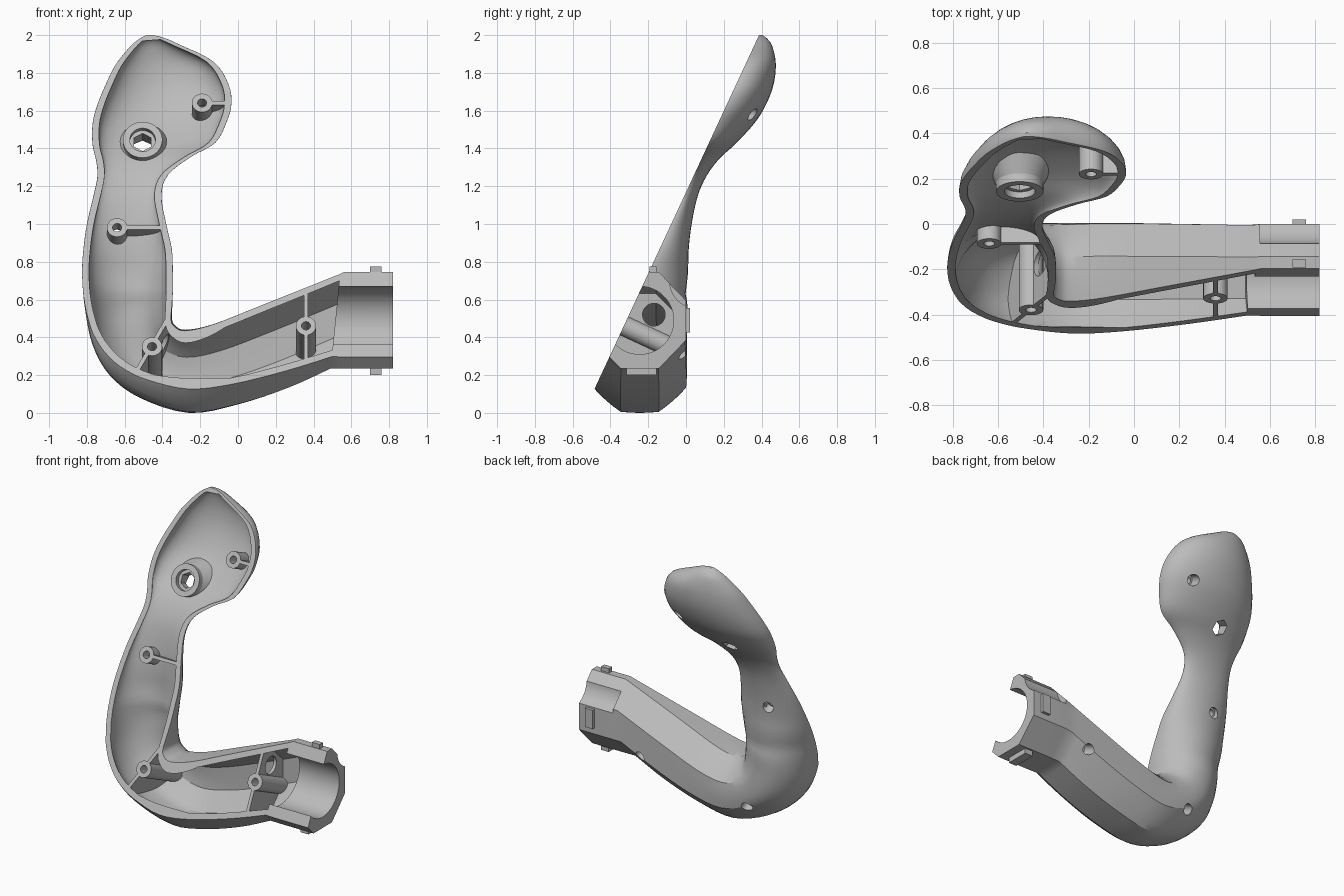
import bpy, bmesh, math
from mathutils import Vector, Matrix

if "Cube" in bpy.data.objects:
    bpy.data.objects.remove(bpy.data.objects["Cube"])

SLOPE, WALL, AXIS_Y = 0.465, 0.036, -0.245
NORMAL = Vector((0, 1, -SLOPE)).normalized()   # points into the half shell

grey = bpy.data.materials.new("light_grey_plastic")
grey.use_nodes = True
grey.diffuse_color = (0.5, 0.5, 0.5, 1)
grey.node_tree.nodes["Principled BSDF"].inputs["Base Color"].default_value = (0.5, 0.5, 0.5, 1)


def split_y(z):
    return -0.54 + SLOPE * z


def on_split(x, z):
    return Vector((x, split_y(z), z))


def make(name, bm):
    bmesh.ops.recalc_face_normals(bm, faces=bm.faces)
    mesh = bpy.data.meshes.new(name)
    bm.to_mesh(mesh)
    bm.free()
    mesh.materials.append(grey)
    obj = bpy.data.objects.new(name, mesh)
    bpy.context.collection.objects.link(obj)
    return obj


def box(name, centre, size, rot=Matrix.Identity(3)):
    bm = bmesh.new()
    bmesh.ops.create_cube(bm, size=1)
    bmesh.ops.transform(bm, verts=bm.verts, matrix=Matrix.Translation(centre)
                        @ rot.to_4x4() @ Matrix.Diagonal((*size, 1)))
    return make(name, bm)


def rod(name, start, axis, length, r1, r2=None, sides=32):
    bm = bmesh.new()
    axis = Vector(axis).normalized()
    bmesh.ops.create_cone(bm, cap_ends=True, segments=sides, radius1=r1,
                          radius2=r1 if r2 is None else r2, depth=length)
    bmesh.ops.transform(bm, verts=bm.verts,
                        matrix=Matrix.Translation(Vector(start) + axis * length / 2)
                        @ axis.to_track_quat('Z', 'Y').to_matrix().to_4x4())
    return make(name, bm)


def rib(name, a, b):
    a, b = on_split(*a), on_split(*b)
    d = (b - a).normalized()
    rot = Matrix((d, NORMAL, d.cross(NORMAL))).transposed()
    return box(name, (a + b) / 2, ((b - a).length, 1.0, 0.022), rot)


def combine(target, tools, operation='DIFFERENCE'):
    for tool in tools:
        mod = target.modifiers.new("cut", 'BOOLEAN')
        mod.operation, mod.solver, mod.object = operation, 'EXACT', tool
        bpy.context.view_layer.objects.active = target
        bpy.ops.object.modifier_apply(modifier=mod.name)


def loft(name, stations, inset):
    bm = bmesh.new()
    rings = []
    for ox, oz, ix, iz, depth, octa in stations:
        o, i = Vector((ox, 0, oz)), Vector((ix, 0, iz))
        mid, half = (o + i) / 2, (o - i) / 2
        half *= 1 - inset / half.length
        ring = []
        for k in range(32):
            a = math.tau * k / 32
            eighth = math.pi / 8
            flat = 1 / math.cos((a + eighth) % (2 * eighth) - eighth)
            r = 1 + octa * (flat - 1)
            p = mid + half * math.cos(a) * r
            p.y = AXIS_Y if octa else max(split_y(p.z), AXIS_Y)
            p.y += (depth - inset) * math.sin(a) * r
            ring.append(bm.verts.new(p))
        rings.append(ring)
    for r, s in zip(rings, rings[1:]):
        for k in range(32):
            n = (k + 1) % 32
            bm.faces.new((r[k], r[n], s[n], s[k]))
    bm.faces.new(rings[0])
    bm.faces.new(rings[-1])
    return make(name, bm)


def spline(pts, steps=4):
    out = []
    for n in range(len(pts) - 1):
        p0, p1, p2, p3 = (pts[max(0, min(len(pts) - 1, n + j))] for j in (-1, 0, 1, 2))
        for s in range(steps):
            t = s / steps
            out.append([b + 0.5 * t * (c - a + t * (2 * a - 5 * b + 4 * c - d
                        + t * (3 * (b - c) + d - a)))
                        for a, b, c, d in zip(p0, p1, p2, p3)])
    return out + [list(pts[-1])]


# Outer x z, inner x z, depth, octagon amount: head, neck, grip, elbow, arm
PATH = [
    (-.485, 2.0, -.45, 2.0, .015, 0), (-.53, 1.975, -.39, 1.985, .05, 0),
    (-.58, 1.93, -.31, 1.95, .095, 0),
    (-.65, 1.84, -.13, 1.86, .155, 0), (-.70, 1.74, -.05, 1.74, .195, 0),
    (-.745, 1.63, -.035, 1.635, .205, 0), (-.77, 1.53, -.06, 1.54, .19, 0),
    (-.77, 1.42, -.12, 1.43, .14, 0), (-.75, 1.33, -.25, 1.355, .09, 0),
    (-.745, 1.25, -.37, 1.26, .066, 0), (-.765, 1.15, -.405, 1.15, .068, 0),
    (-.80, 1.0, -.38, 1.0, .105, 0), (-.82, .85, -.35, .865, .155, 0),
    (-.825, .72, -.345, .74, .21, 0), (-.81, .55, -.345, .64, .25, 0),
    (-.77, .36, -.348, .56, .25, .1), (-.68, .2, -.35, .5, .25, .25),
    (-.52, .08, -.335, .465, .25, .4), (-.26, 0, -.28, .44, .25, .65),
    (0, .045, -.13, .47, .25, .9), (.27, .135, .15, .58, .245, 1),
    (.49, .235, .54, .735, .24, 1),
]
stations = [s[:5] + [min(1, max(0, s[5]))] for s in spline(PATH)]
socket = [(x, .235, x, .745, .245, 1) for x in (.56, .82)]
shell = loft("handle_half_shell", stations + socket, 0)
cavity = loft("cavity", [s for s in stations if s[4] > .058], WALL)
core = loft("core", [s for s in stations if s[4] > .03], WALL * .4)

# Screw bosses: x, z on the split face, depth where the counterbore begins
inner_parts, holes = [], []
for name, x, z, deep in (("elbow_boss", -.455, .35, .28), ("arm_boss", .36, .46, .25),
                         ("neck_boss", -.64, .98, .07), ("head_boss", -.19, 1.64, .08)):
    p = on_split(x, z)
    inner_parts.append(rod(name, p - NORMAL * .1, NORMAL, .7, .054))
    holes.append(rod("screw_hole", p - NORMAL * .12, NORMAL, .8, .024))
    holes.append(rod("counterbore", p + NORMAL * deep, NORMAL, .5, .036))

# Stiffening ribs, two of them with a cable opening
neck_rib = rib("neck_rib", (-.9, .98), (-.3, .98))
head_rib = rib("head_rib", (-.19, 1.64), (.05, 1.64))
elbow_rib = rib("elbow_rib", (-.33, .57), (-.56, .18))
arm_rib = rib("arm_rib", (.36, .75), (.36, .1))
cable_holes = [rod("cable_hole", (-.433, -.17, .385), (.86, 0, -.5), .1, .06),
               rod("cable_hole", (.31, -.17, .52), (1, 0, 0), .1, .06)]
combine(elbow_rib, cable_holes[:1])
combine(arm_rib, cable_holes[1:])
inner_parts += [neck_rib, head_rib, elbow_rib, arm_rib]

# Head tower with flared foot, stepped seat and hexagonal opening
tower = on_split(-.505, 1.45)
inner_parts.append(rod("tower", tower + NORMAL * .01, NORMAL, .5, .105))
inner_parts.append(rod("tower_foot", tower + NORMAL * .05, NORMAL, .08, .105, .15))
holes.append(rod("tower_seat", tower - NORMAL * .1, NORMAL, .14, .068))
holes.append(rod("tower_hex", tower - NORMAL * .11, NORMAL, .6, .052, sides=6))

# Split the body on the sloping plane, then hollow it and bore the socket
tilt = Matrix.Rotation(-math.atan(SLOPE), 3, 'X')
front = box("front_half", on_split(0, 1) - NORMAL * 1.003, (4, 2, 5), tilt)
bore = rod("socket_bore", (.48, AXIS_Y, .49), (1, 0, 0), .44, .18, sides=48)
scoop = rod("socket_scoop", (.557, .06, .7), (1, 0, 0), .4, .147, sides=48)
combine(shell, [front, cavity, bore, scoop] + holes)

# Trim the inner parts so they end inside the wall
combine(core, [front])
for part in inner_parts:
    combine(part, [core], 'INTERSECT')
    combine(part, holes)

# Locking lugs on the socket
box("top_lug", (.73, -.175, .752), (.06, .035, .046))
box("bottom_lug", (.73, -.235, .225), (.06, .16, .05))
box("back_lug", (.73, -.002, .49), (.06, .044, .13))

for cutter in holes + cable_holes + [front, cavity, bore, scoop, core]:
    bpy.data.objects.remove(cutter)

bpy.ops.object.select_all(action='DESELECT')
for part in [shell] + inner_parts:
    part.select_set(True)
bpy.context.view_layer.objects.active = shell
bpy.ops.object.shade_smooth_by_angle(angle=math.radians(30))
